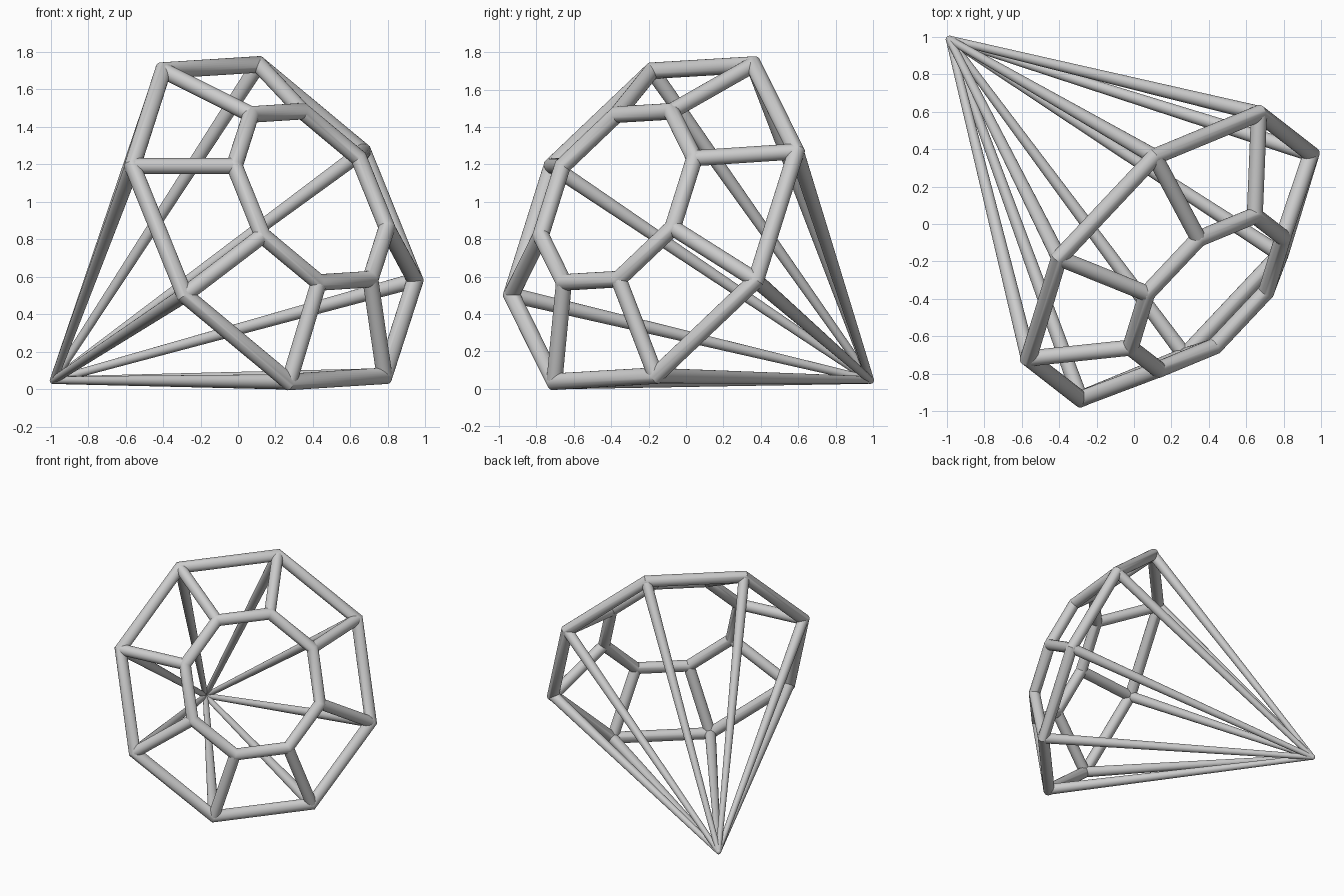
import bpy, bmesh, math
from mathutils import Vector, Matrix

if "Cube" in bpy.data.objects:
    bpy.data.objects.remove(bpy.data.objects["Cube"])

SIDES = 24
N = 8
AXIS = Vector((0.635, -0.625, 0.453)).normalized()      # apex -> table direction
CENTRE = Vector((0.191, -0.172, 0.886))                 # girdle centre
# Half-axes of the slightly skewed octagon
U = Vector((-0.598, -0.010, 0.825))
V = Vector((0.482, 0.771, 0.388))

APEX = CENTRE - AXIS * 1.85
TUBE = 0.044


def radial(k):
    a = math.tau * k / N
    return U * math.cos(a) + V * math.sin(a)


def corner(radius, height, k):
    return CENTRE + AXIS * height + radial(k) * radius


def finish(bm, name):
    bmesh.ops.recalc_face_normals(bm, faces=bm.faces[:])
    mesh = bpy.data.meshes.new(name)
    bm.to_mesh(mesh)
    bm.free()
    obj = bpy.data.objects.new(name, mesh)
    bpy.context.collection.objects.link(obj)
    bpy.ops.object.select_all(action='DESELECT')
    obj.select_set(True)
    bpy.context.view_layer.objects.active = obj
    bpy.ops.object.shade_smooth_by_angle(angle=math.radians(30))
    return obj


def ring(name, radius, height):
    """Octagonal tube with mitred corners."""
    bm = bmesh.new()
    loops = []
    for k in range(N):
        c, r = corner(radius, height, k), radial(k).normalized()
        loop = []
        for i in range(SIDES):
            p = math.tau * i / SIDES
            offset = r * (TUBE * math.cos(p) / math.cos(math.pi / N)) + AXIS * TUBE * math.sin(p)
            loop.append(bm.verts.new(c + offset))
        loops.append(loop)
    for k in range(N):
        a, b = loops[k], loops[(k + 1) % N]
        for i in range(SIDES):
            j = (i + 1) % SIDES
            bm.faces.new((a[i], a[j], b[j], b[i]))
    return finish(bm, name)


def add_strut(bm, start, end, r1, r2):
    d = end - start
    mat = Matrix.Translation((start + end) / 2) @ d.to_track_quat('Z', 'Y').to_matrix().to_4x4()
    bmesh.ops.create_cone(bm, cap_ends=True, segments=SIDES, radius1=r1, radius2=r2,
                          depth=d.length, matrix=mat)


GIRDLE = (0.988, 0.0)
TABLE = (0.533, 0.31)

# Outer and upper octagon frames
ring("girdle_ring", *GIRDLE)
ring("table_ring", *TABLE)

# Struts between the two octagons
bm = bmesh.new()
for k in range(N):
    add_strut(bm, corner(*GIRDLE, k), corner(*TABLE, k), TUBE * 0.97, TUBE * 0.97)
finish(bm, "crown_struts")

# Tapered struts meeting at the point
bm = bmesh.new()
for k in range(N):
    add_strut(bm, corner(*GIRDLE, k), APEX, 0.041, 0.02)
finish(bm, "pavilion_struts")

# Rounded point
bm = bmesh.new()
bmesh.ops.create_uvsphere(bm, u_segments=16, v_segments=10, radius=0.021,
                          matrix=Matrix.Translation(APEX))
finish(bm, "point_joint")
